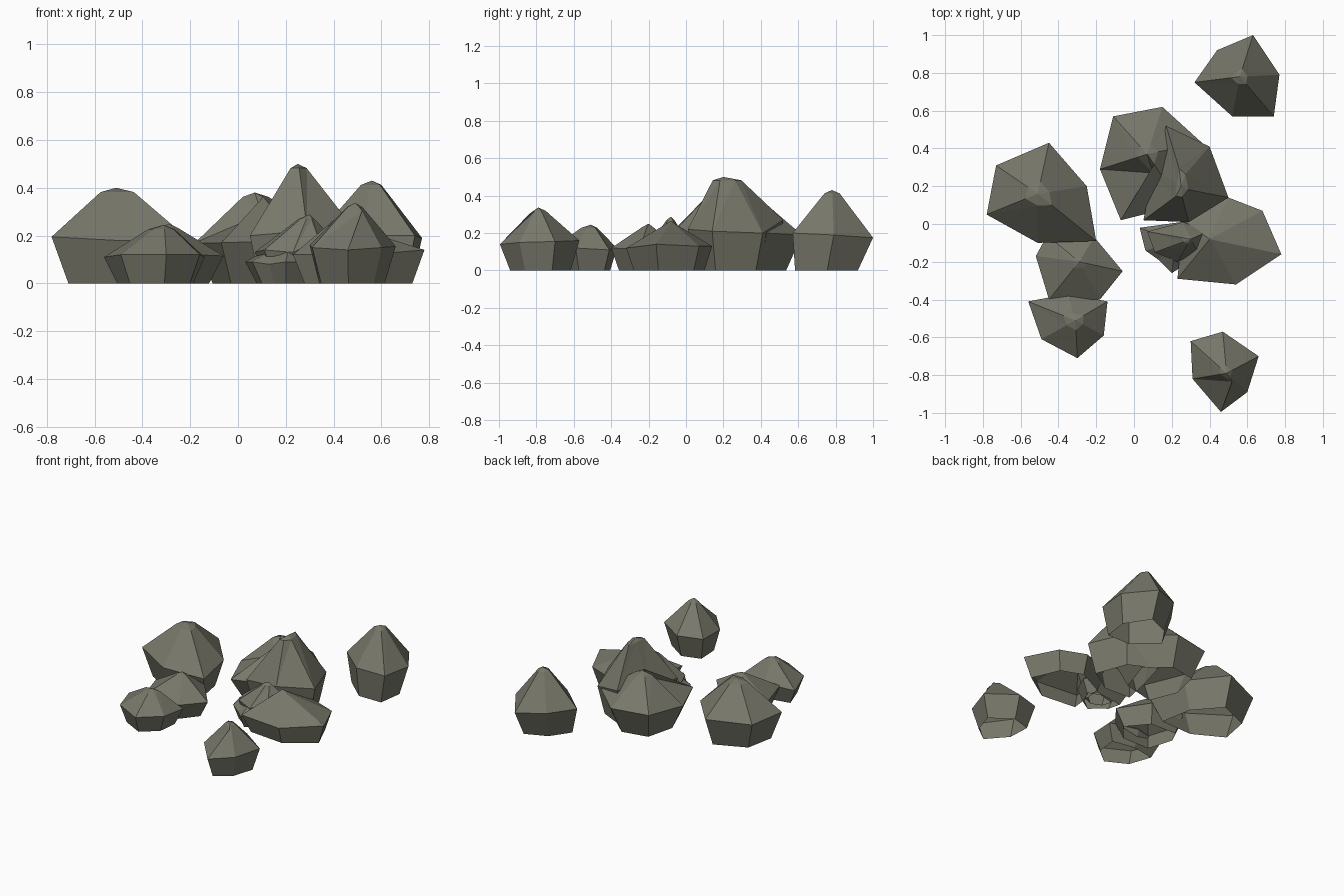
import bpy, bmesh
from mathutils import Vector

if "Cube" in bpy.data.objects:
    bpy.data.objects.remove(bpy.data.objects["Cube"])

stone = bpy.data.materials.new("grey_stone")
stone.diffuse_color = (0.185, 0.185, 0.145, 1)
stone.use_nodes = True
stone.node_tree.nodes["Principled BSDF"].inputs["Base Color"].default_value = stone.diffuse_color


def rock(name, outline, waist, apex, foot=0.76, cap=(0.17, 0.17), drop=0.018, shift=(0, 0), dents={}):
    """Faceted hollow boulder: open foot, wide waist, small cap ring and a peak."""
    peak = Vector(apex)
    n = len(outline)
    cx = sum(p[0] for p in outline) / n
    cy = sum(p[1] for p in outline) / n
    bm = bmesh.new()
    low, mid, top = [], [], []
    for i, (x, y) in enumerate(outline):
        low.append(bm.verts.new((cx + (x - cx) * foot + shift[0],
                                 cy + (y - cy) * foot + shift[1], 0)))
        mid.append(bm.verts.new((x, y, waist[i % len(waist)])))
        ring = (peak.x + (x - peak.x) * cap[0], peak.y + (y - peak.y) * cap[1], peak.z - drop)
        top.append(bm.verts.new(dents.get(i, ring)))
    tip = bm.verts.new(peak)
    for i in range(n):
        j = (i + 1) % n
        bm.faces.new((low[i], low[j], mid[j], mid[i]))
        bm.faces.new((mid[i], mid[j], top[j]))
        bm.faces.new((mid[i], top[j], top[i]))
        bm.faces.new((top[i], top[j], tip))
    mesh = bpy.data.meshes.new(name)
    bm.to_mesh(mesh)
    bm.free()
    mesh.materials.append(stone)
    ob = bpy.data.objects.new(name, mesh)
    bpy.context.collection.objects.link(ob)


# Large boulder on the left
rock("left_boulder", [(-.78, .05), (-.51, -.10), (-.20, -.09), (-.25, .20), (-.45, .43), (-.73, .31)],
     [.195, .18, .18, .19, .20, .19], (-.51, .16, .40), cap=(.24, .24))
# Central cluster
rock("back_boulder", [(-.18, .29), (-.07, .02), (.25, .10), (.36, .43), (.15, .62), (-.11, .57)],
     [.17, .17, .18, .20, .19, .19], (.07, .37, .38), foot=.70, cap=(.2, .2),
     dents={1: (.10, .27, .29)})
rock("tall_boulder", [(.05, .02), (.29, .01), (.50, .14), (.40, .41), (.17, .52), (.10, .27)],
     [.20, .22, .21, .20, .27, .22], (.25, .20, .50), foot=.80, cap=(.15, .3))
rock("right_boulder", [(.23, -.29), (.54, -.32), (.78, -.16), (.68, .07), (.50, .14), (.26, .02)],
     [.12, .12, .14, .13, .13, .13], (.40, -.08, .265), foot=.82, cap=(.12, .12))
# Small broken rock, a wide lower layer under a smaller leaning one
rock("small_rock_base", [(.03, -.02), (.06, -.14), (.13, -.19), (.20, -.26), (.31, -.19), (.38, -.05), (.32, .02)],
     [.09, .09, .08], (.22, -.09, .17), foot=.72, cap=(.4, .4))
rock("small_rock_top", [(.07, -.04), (.11, -.15), (.23, -.20), (.34, -.15), (.39, -.04), (.26, .01)],
     [.13, .14, .13, .18, .20, .15], (.30, -.08, .288), foot=.6, cap=(.2, .2))
# Outlying rocks
rock("front_right_rock", [(.30, -.62), (.31, -.82), (.46, -.995), (.60, -.89), (.66, -.70), (.47, -.57)],
     [.16, .15, .14, .15, .155, .16], (.49, -.79, .337), cap=(.18, .18),
     dents={2: (.52, -.835, .305)})
rock("back_right_rock", [(.32, .75), (.52, .57), (.74, .57), (.77, .79), (.63, 1.0), (.44, .92)],
     [.19, .20, .20, .19, .175, .19], (.56, .78, .43), foot=.78, cap=(.19, .19), shift=(0, -.03))
rock("middle_left_rock", [(-.52, -.17), (-.45, -.40), (-.18, -.40), (-.06, -.25), (-.21, -.07), (-.46, -.06)],
     [.12, .12, .12, .115, .13, .13], (-.29, -.20, .25))
rock("front_left_rock", [(-.56, -.41), (-.49, -.61), (-.30, -.71), (-.16, -.59), (-.14, -.41), (-.35, -.37)],
     [.11, .12, .12, .12, .11, .12], (-.31, -.51, .245), cap=(.26, .26))
